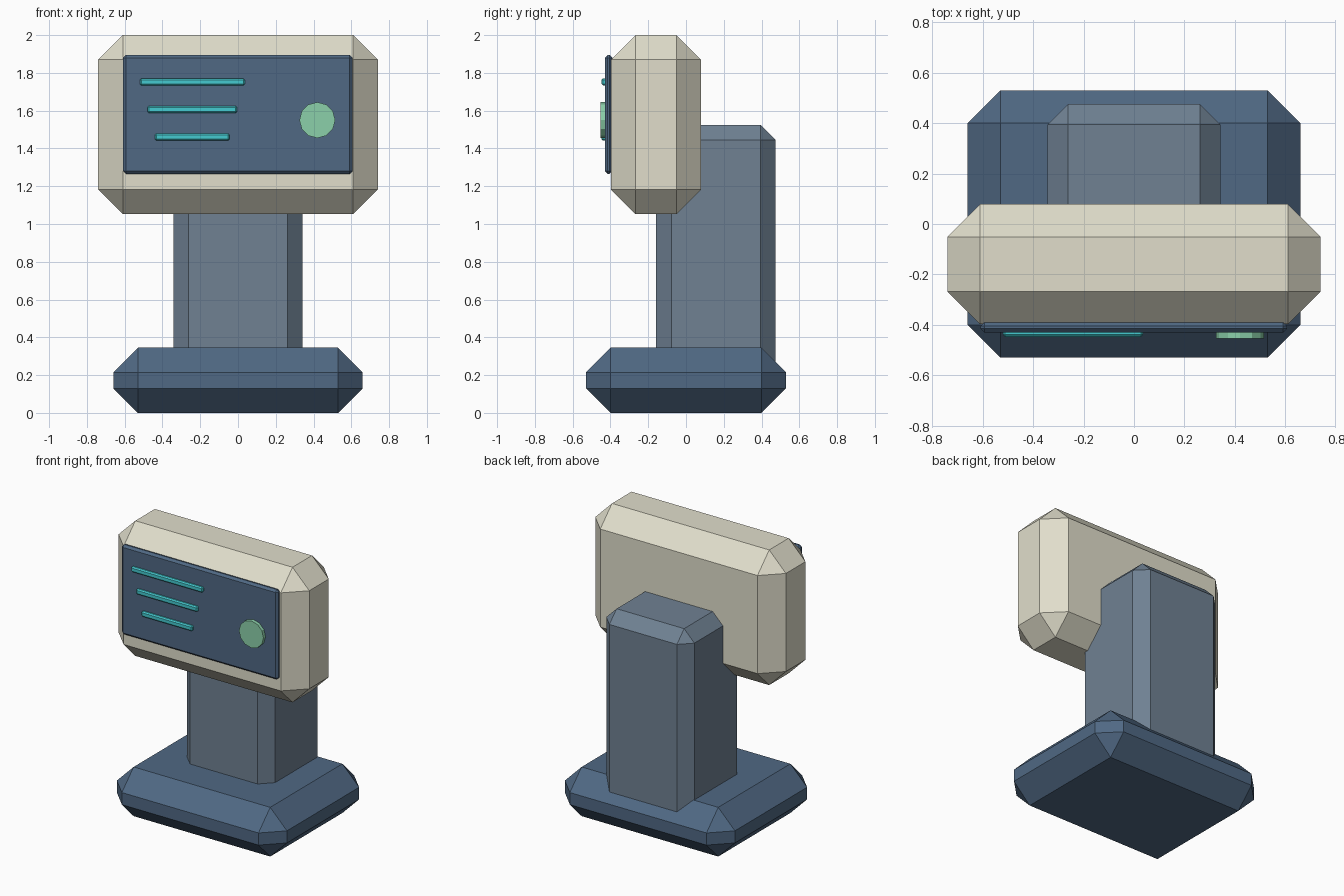
import bpy
import bmesh
import math
from mathutils import Matrix

if "Cube" in bpy.data.objects:
    bpy.data.objects.remove(bpy.data.objects["Cube"])


def material(name, rgb):
    mat = bpy.data.materials.new(name)
    mat.diffuse_color = (*rgb, 1)
    mat.use_nodes = True
    mat.node_tree.nodes["Principled BSDF"].inputs["Base Color"].default_value = mat.diffuse_color
    return mat


def finish(name, bm, mat):
    mesh = bpy.data.meshes.new(name)
    bm.to_mesh(mesh)
    bm.free()
    mesh.materials.append(mat)
    obj = bpy.data.objects.new(name, mesh)
    bpy.context.collection.objects.link(obj)
    return obj


def chamfered_box(name, x, y, z, chamfer, mat):
    """Box given by its (min, max) ranges, every edge cut by one flat chamfer."""
    bm = bmesh.new()
    size = [b - a for a, b in (x, y, z)]
    centre = [(a + b) / 2 for a, b in (x, y, z)]
    bmesh.ops.create_cube(bm, size=1,
                          matrix=Matrix.Translation(centre) @ Matrix.Diagonal((*size, 1)))
    obj = finish(name, bm, mat)
    bevel = obj.modifiers.new("chamfer", 'BEVEL')
    bevel.width = chamfer
    bevel.segments = 1
    return obj


navy = material("navy", (0.08, 0.14, 0.23))
slate = material("slate", (0.16, 0.22, 0.29))
cream = material("cream", (0.75, 0.73, 0.60))
teal = material("teal", (0.06, 0.60, 0.64))
green = material("green", (0.26, 0.63, 0.40))

# Foot, column and head housing
chamfered_box("base", (-0.66, 0.66), (-0.53, 0.53), (0, 0.345), 0.13, navy)
chamfered_box("column", (-0.342, 0.342), (-0.158, 0.475), (0.18, 1.525), 0.08, slate)
chamfered_box("head", (-0.74, 0.74), (-0.397, 0.079), (1.052, 2.0), 0.13, cream)

# Screen panel on the head's front face
chamfered_box("screen", (-0.608, 0.606), (-0.43, -0.39), (1.265, 1.895), 0.015, navy)

# Three display lines, each shorter than the one above
for i in range(3):
    half = 0.278 - 0.04 * i
    z = 1.752 - 0.146 * i
    chamfered_box(f"display_line_{i + 1}", (-0.242 - half, -0.242 + half),
                  (-0.447, -0.422), (z - 0.019, z + 0.019), 0.008, teal)

# Round button, axis facing forward
bm = bmesh.new()
bmesh.ops.create_cone(bm, cap_ends=True, segments=12, radius1=0.095, radius2=0.095,
                      depth=0.035,
                      matrix=Matrix.Translation((0.42, -0.436, 1.55))
                      @ Matrix.Rotation(math.pi / 2, 4, 'X'))
finish("button", bm, green)
